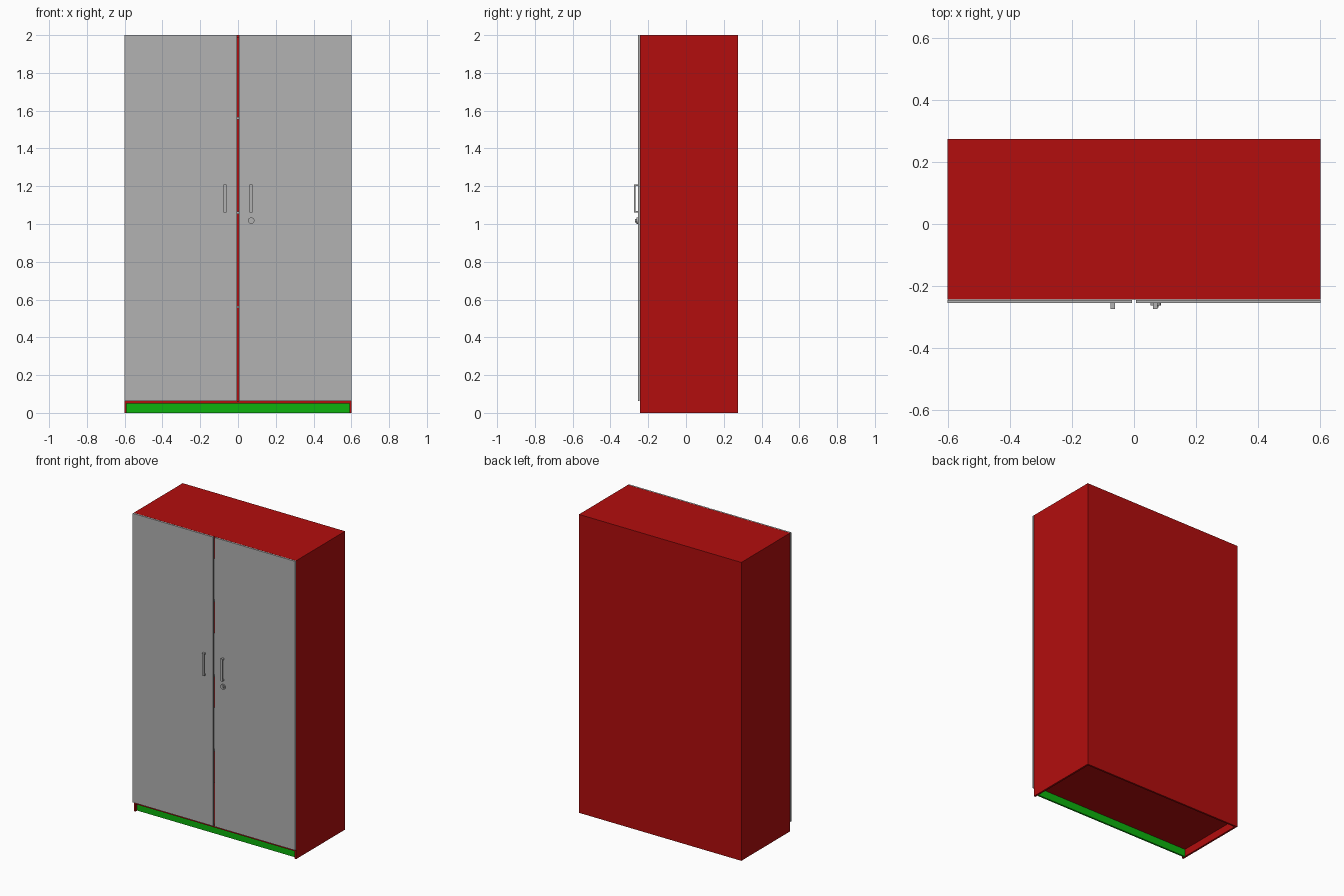
import bpy
import math

cube = bpy.data.objects.get("Cube")
if cube:
    bpy.data.objects.remove(cube, do_unlink=True)


def material(name, r, g, b):
    m = bpy.data.materials.new(name)
    m.use_nodes = True
    m.diffuse_color = (r, g, b, 1)
    m.node_tree.nodes["Principled BSDF"].inputs["Base Color"].default_value = (r, g, b, 1)
    return m


LOW, HIGH = 0.004, 0.448
red = material("red", HIGH, LOW, LOW)
green = material("green", LOW, HIGH, LOW)
grey = material("grey", HIGH, HIGH, HIGH)


def box(name, mat, x, y, z):
    """Box from (min, max) ranges on each axis."""
    bpy.ops.mesh.primitive_cube_add(size=1, location=[sum(r) / 2 for r in (x, y, z)])
    ob = bpy.context.object
    ob.name = name
    ob.scale = [r[1] - r[0] for r in (x, y, z)]
    bpy.ops.object.transform_apply(location=False, rotation=False, scale=True)
    ob.data.materials.append(mat)
    return ob


def disc(name, mat, radius, x, y, z):
    """Cylinder along y, between the two y values."""
    bpy.ops.mesh.primitive_cylinder_add(
        vertices=24, radius=radius, depth=y[1] - y[0],
        location=(x, sum(y) / 2, z), rotation=(math.pi / 2, 0, 0))
    ob = bpy.context.object
    ob.name = name
    ob.data.materials.append(mat)
    bpy.ops.object.shade_smooth_by_angle()
    return ob


W, H, T = 0.602, 2.0, 0.0125        # half width, height, panel thickness
FRONT, BACK = -0.244, 0.274
DOOR = FRONT - 0.011                # outer face of the doors
FLOOR = 0.05
inner = (-W + T, W - T)

# Carcass
box("top_panel", red, inner, (FRONT, BACK), (H - T, H))
box("back_panel", red, inner, (BACK - T, BACK), (0, H - T))
box("floor_panel", red, inner, (FRONT, BACK - T), (FLOOR, FLOOR + T))
box("plinth", green, inner, (FRONT + 0.018, FRONT + 0.03), (0, FLOOR))

# Inside shelves
for i in range(3):
    z = 0.56 + i * 0.5
    box(f"shelf_{i + 1}", grey, inner, (FRONT + 0.01, BACK - T), (z - 0.006, z + 0.006))

# Side panels, doors and handles, mirrored
for side, s in (("left", 1), ("right", -1)):
    def span(a, b):
        return tuple(sorted((s * a, s * b)))

    box(f"{side}_side_panel", red, span(W - T, W), (FRONT, BACK), (0, H))
    box(f"{side}_door", grey, span(0.006, W), (DOOR, FRONT - 0.001), (FLOOR + T, H))
    grip = span(0.062, 0.076)
    box(f"{side}_handle_bar", grey, grip, (-0.274, -0.267), (1.06, 1.21))
    for end, z in (("lower", 1.06), ("upper", 1.2)):
        box(f"{side}_handle_{end}_post", grey, grip, (-0.267, DOOR), (z, z + 0.01))

# Lock under the left handle
disc("lock_rim", grey, 0.017, 0.07, (-0.263, DOOR), 1.018)
disc("lock_barrel", grey, 0.009, 0.07, (-0.269, -0.263), 1.018)
